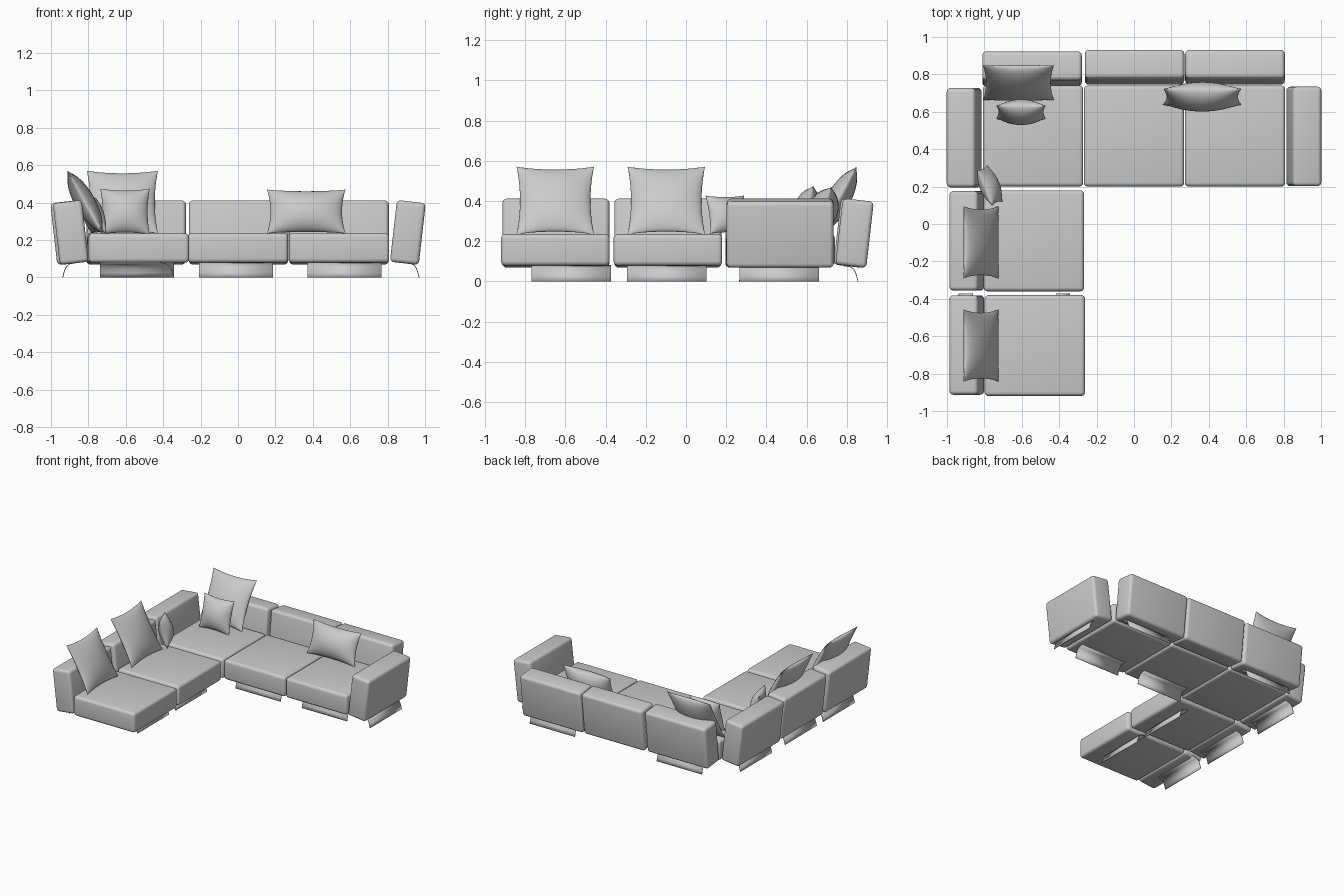
import bpy, bmesh, math
from mathutils import Matrix, Vector

if "Cube" in bpy.data.objects:
    bpy.data.objects.remove(bpy.data.objects["Cube"])


def finish(name, bm, loc=(0, 0, 0), rot=(0, 0, 0), angle=40):
    me = bpy.data.meshes.new(name)
    bmesh.ops.recalc_face_normals(bm, faces=bm.faces[:])
    bm.to_mesh(me)
    bm.free()
    ob = bpy.data.objects.new(name, me)
    bpy.context.collection.objects.link(ob)
    ob.location = loc
    # lean around local x first, then turn around z
    ob.rotation_euler = [math.radians(a) for a in rot]
    bpy.ops.object.select_all(action='DESELECT')
    ob.select_set(True)
    bpy.context.view_layer.objects.active = ob
    bpy.ops.object.shade_smooth_by_angle(angle=math.radians(angle))
    return ob


def cushion(name, size, loc, rot=(0, 0, 0), radius=0.022):
    """Upholstered block with rounded edges."""
    bm = bmesh.new()
    bmesh.ops.create_cube(bm, size=1, matrix=Matrix.Diagonal((*size, 1)))
    bmesh.ops.bevel(bm, geom=bm.edges[:], offset=radius, segments=4,
                    profile=0.5, affect='EDGES')
    return finish(name, bm, loc, rot)


def pillow(name, w, h, t, loc, lean, turn, pinch=0.09, n=18):
    """Throw pillow: two bulging sheets with pulled-out corners."""
    bm = bmesh.new()
    for side in (-1, 1):
        grid = []
        for i in range(n + 1):
            u = math.sin((i / n - 0.5) * math.pi)
            row = []
            for j in range(n + 1):
                v = math.sin((j / n - 0.5) * math.pi)
                a, b = max(0, 1 - u * u), max(0, 1 - v * v)
                row.append(bm.verts.new((w / 2 * u * (1 - pinch * b),
                                         side * t / 2 * (a * b) ** 0.6,
                                         h / 2 * v * (1 - pinch * a))))
            grid.append(row)
        for i in range(n):
            for j in range(n):
                bm.faces.new((grid[i][j], grid[i + 1][j],
                              grid[i + 1][j + 1], grid[i][j + 1]))
    bmesh.ops.remove_doubles(bm, verts=bm.verts[:], dist=1e-5)
    return finish(name, bm, loc, (-lean, 0, turn), 80)


def plate_leg(name, loc, turn, length=0.395):
    """Thin bent sheet; its foot faces local +y before turning."""
    profile = [(0, 0), (-0.006, 0.025), (-0.014, 0.048), (-0.024, 0.063),
               (-0.040, 0.073), (-0.075, 0.079)]
    bm = bmesh.new()
    rows = [[bm.verts.new((s * length / 2, y, z)) for y, z in profile]
            for s in (-1, 1)]
    for k in range(len(profile) - 1):
        bm.faces.new((rows[0][k], rows[1][k], rows[1][k + 1], rows[0][k + 1]))
    ob = finish(name, bm, loc, (0, 0, turn))
    mod = ob.modifiers.new("thickness", 'SOLIDIFY')
    mod.thickness = 0.004
    mod.offset = 0
    return ob


# Seats: three along the back, two down the left side
seat_size = (0.537, 0.54, 0.157)
for i, (x, y) in enumerate([(-0.54, 0.47), (0, 0.47), (0.54, 0.47),
                            (-0.535, -0.09), (-0.53, -0.65)]):
    cushion(f"seat_{i + 1}", seat_size, (x, y, 0.157))

# Backrests and arms, all leaning outwards
back_size = (0.532, 0.155, 0.332)
LEAN = 6.5
for name, x, y, turn in [("back_corner", -0.545, 0.829, 0),
                         ("back_middle", 0.003, 0.838, 0),
                         ("back_right", 0.54, 0.838, 0),
                         ("side_back_corner", -0.908, 0.462, 90),
                         ("side_back_middle", -0.894, -0.09, 90),
                         ("side_back_front", -0.894, -0.647, 90),
                         ("right_arm", 0.908, 0.468, -90)]:
    cushion(name, back_size, (x, y, 0.24), (-LEAN, 0, turn))

# Bent sheet legs under backs, arms and open seat edges
for name, x, y, turn in [("leg_back_corner", -0.54, 0.855, 0),
                         ("leg_back_right", 0.57, 0.855, 0),
                         ("leg_right_arm", 0.968, 0.463, -90),
                         ("leg_left_corner", -0.937, 0.463, 90),
                         ("leg_left_middle", -0.937, -0.095, 90),
                         ("leg_left_front", -0.937, -0.57, 90),
                         ("leg_front_middle", -0.01, 0.265, 180),
                         ("leg_front_right", 0.57, 0.265, 180),
                         ("leg_inner_middle", -0.343, -0.095, -90),
                         ("leg_inner_front", -0.343, -0.57, -90)]:
    plate_leg(name, (x, y, 0), turn)

# Throw pillows
pillow("pillow_corner_large", 0.38, 0.385, 0.12, (-0.618, 0.755, 0.402), 29, 0)
pillow("pillow_corner_small", 0.265, 0.255, 0.13, (-0.604, 0.598, 0.352), 16, 0)
pillow("pillow_lumbar", 0.42, 0.25, 0.15, (0.365, 0.68, 0.352), 20, 0)
pillow("pillow_side_middle", 0.385, 0.385, 0.11, (-0.818, -0.098, 0.402), 29, 90)
pillow("pillow_side_front", 0.385, 0.385, 0.11, (-0.818, -0.65, 0.402), 29, 90)
pillow("pillow_side_small", 0.21, 0.20, 0.10, (-0.772, 0.205, 0.332), 18, 113)
